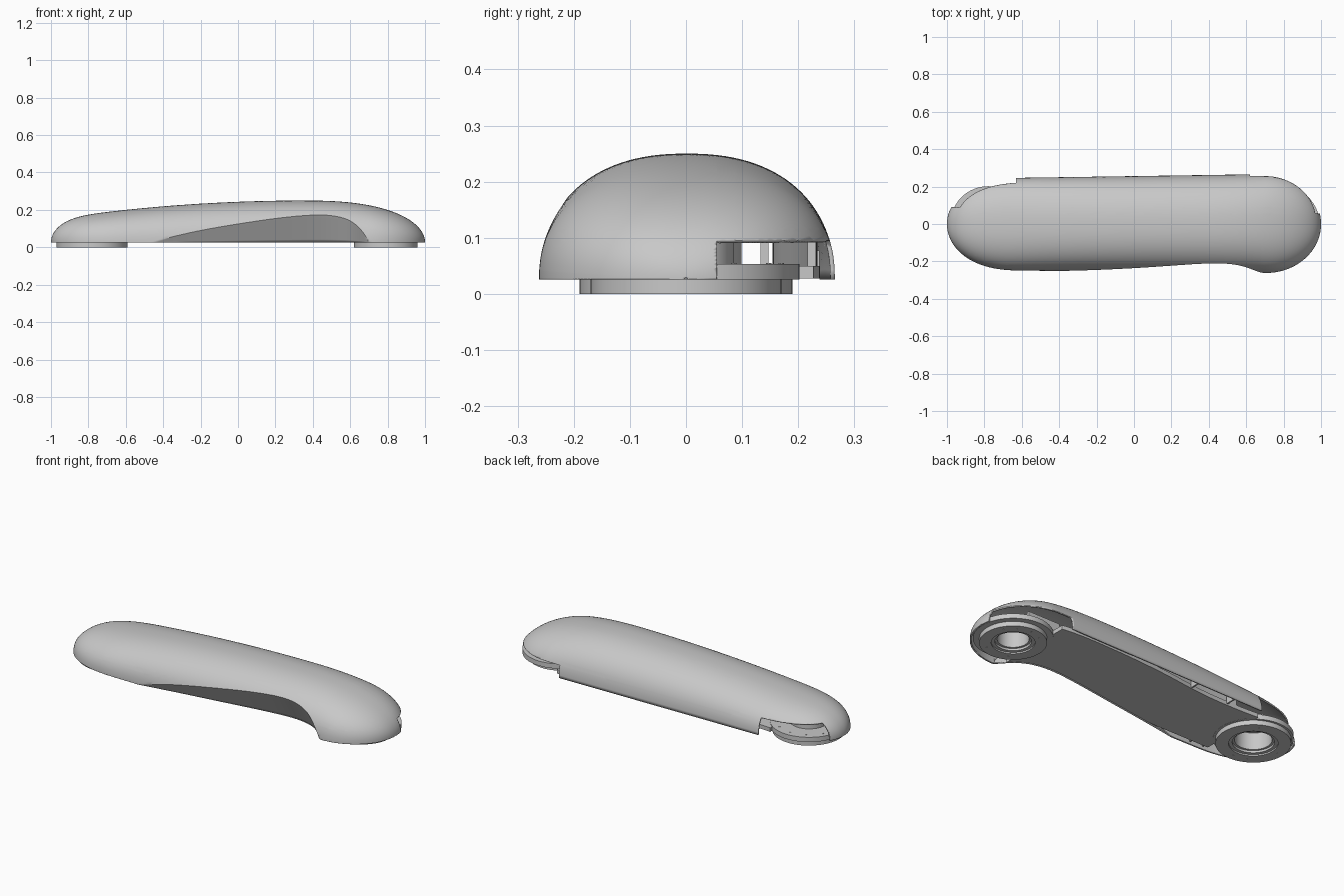
import bpy, bmesh, math

if "Cube" in bpy.data.objects:
    bpy.data.objects.remove(bpy.data.objects["Cube"])

GREY = bpy.data.materials.new("light grey")
GREY.use_nodes = True
GREY.diffuse_color = (0.58, 0.58, 0.58, 1)
GREY.node_tree.nodes["Principled BSDF"].inputs["Base Color"].default_value = GREY.diffuse_color

Z0 = 0.026            # lower rim of the cover
JOINTS = [("left", 0.79, 0.17, 0.092), ("right", -0.78, 0.19, 0.106)]


def finish(name, bm, smooth=True):
    mesh = bpy.data.meshes.new(name)
    bm.to_mesh(mesh)
    bm.free()
    ob = bpy.data.objects.new(name, mesh)
    bpy.context.collection.objects.link(ob)
    mesh.materials.append(GREY)
    if smooth:
        bpy.ops.object.select_all(action="DESELECT")
        ob.select_set(True)
        bpy.context.view_layer.objects.active = ob
        bpy.ops.object.shade_smooth_by_angle(angle=math.radians(32))
    return ob


def curve_at(pts, x):
    """Smooth height of a curve through the given points."""
    if x <= pts[0][0]:
        return pts[0][1]
    if x >= pts[-1][0]:
        return pts[-1][1]
    n = len(pts)
    slope = lambda i: ((pts[min(i + 1, n - 1)][1] - pts[max(i - 1, 0)][1])
                       / (pts[min(i + 1, n - 1)][0] - pts[max(i - 1, 0)][0]))
    i = max(k for k in range(n - 1) if pts[k][0] <= x)
    (xa, ya), (xb, yb) = pts[i], pts[i + 1]
    h = xb - xa
    t = (x - xa) / h
    return (ya * (1 + 2 * t) * (1 - t) ** 2 + slope(i) * h * t * (1 - t) ** 2
            + yb * t * t * (3 - 2 * t) + slope(i + 1) * h * t * t * (t - 1))


SCOOP = [(-0.75, -0.34), (-0.5, -0.262), (-0.3, -0.225), (0, -0.18), (0.3, -0.137),
         (0.45, -0.127), (0.55, -0.143), (0.62, -0.18), (0.7, -0.262), (0.78, -0.37)]
PLATE_BACK = [(-0.78, 0.19), (-0.55, 0.175), (-0.3, 0.18), (0, 0.215), (0.3, 0.235),
              (0.6, 0.235), (0.79, 0.2)]


def taper(x, start, power):
    """Rounds a dimension off to nothing at an end of the body."""
    u = min(max((abs(x) - start) / (1 - start), 0), 1)
    return max(1 - u ** power, 0.0001) ** 0.5


def section(x, t):
    """Point on the domed cover at station x and angle t."""
    end = taper(x, 0.7, 2) if x > 0 else taper(x, 0.6, 2.5)
    front, back = -(0.255 + 0.01 * x) * end, (0.256 + 0.015 * x) * end
    if x > 0.35:
        rise = 0.224 * taper(x, 0.35, 2.5)
    else:
        rise = 0.224 - 0.05 * ((0.35 - x) / 0.95) ** 2
        rise *= taper(x, 0.6, 5)
    c, s = math.cos(t), math.sin(t)
    k = 2 / 2.3
    y = (front + back) / 2 - (back - front) / 2 * math.copysign(abs(c) ** k, c)
    return y, Z0 + rise * max(s, 0) ** k


def wall(x, z):
    return curve_at(SCOOP, x) - 0.57 * (z - Z0)


# Domed cover, with a sharp crease where the side scoop meets the dome
bm = bmesh.new()
rows = []
N, LOW, HIGH = 200, 14, 48
for i in range(N + 1):
    x = -math.cos(math.pi * i / N)
    crease = 0.06
    while crease < 1.5 and section(x, crease)[0] < wall(x, section(x, crease)[1]):
        crease += 0.002
    angles = [crease * j / LOW for j in range(LOW)]
    angles += [crease + (math.pi - crease) * j / HIGH for j in range(HIGH + 1)]
    row = []
    for t in angles:
        y, z = section(x, t)
        row.append(bm.verts.new((x, max(y, wall(x, z)) if t < crease else y, z)))
    rows.append(row)
for a, b in zip(rows, rows[1:]):
    for j in range(len(a) - 1):
        bm.faces.new((a[j], b[j], b[j + 1], a[j + 1]))
# End notches at the back corners
for side, x_edge, y_edge, top in ((1, 0.62, 0.055, 0.095), (-1, 0.63, 0.09, 0.115)):
    for co, no in (((side * x_edge, 0, 0), (1, 0, 0)), ((0, y_edge, 0), (0, 1, 0)),
                   ((0, 0, top), (0, 0, 1))):
        bmesh.ops.bisect_plane(bm, geom=bm.verts[:] + bm.edges[:] + bm.faces[:],
                               dist=1e-5, plane_co=co, plane_no=no)
    gone = []
    for f in bm.faces:
        c = f.calc_center_median()
        if c.x * side > x_edge and c.y > y_edge and c.z < top:
            gone.append(f)
    bmesh.ops.delete(bm, geom=gone, context="FACES")
bm.normal_update()
if sum(f.normal.z * f.calc_area() for f in bm.faces) < 0:
    bmesh.ops.reverse_faces(bm, faces=bm.faces[:])
cover = finish("domed_cover", bm)
thick = cover.modifiers.new("thickness", "SOLIDIFY")
thick.thickness = 0.008
thick.offset = -1


def slab(name, outline, z_low, z_high):
    """Flat slab with the given outline."""
    bm = bmesh.new()
    vs = [bm.verts.new((x, y, z_low)) for x, y in outline]
    edges = [bm.edges.new((vs[i - 1], vs[i])) for i in range(len(vs))]
    bmesh.ops.triangle_fill(bm, edges=edges, use_beauty=True)
    out = bmesh.ops.extrude_face_region(bm, geom=bm.faces[:])
    top = [v for v in out["geom"] if isinstance(v, bmesh.types.BMVert)]
    bmesh.ops.translate(bm, verts=top, vec=(0, 0, z_high - z_low))
    bmesh.ops.recalc_face_normals(bm, faces=bm.faces[:])
    finish(name, bm)


def circle(cx, r, n=64):
    return [(cx + r * math.cos(2 * math.pi * i / n), r * math.sin(2 * math.pi * i / n))
            for i in range(n)]


def lathe(name, cx, profile):
    """Ring of revolution from a closed (radius, height) profile."""
    bm = bmesh.new()
    rings = [[bm.verts.new((x, y, z)) for x, y in circle(cx, r)] for r, z in profile]
    for k, ring in enumerate(rings):
        prev = rings[k - 1]
        for i in range(len(ring)):
            bm.faces.new((prev[i - 1], prev[i], ring[i], ring[i - 1]))
    bmesh.ops.recalc_face_normals(bm, faces=bm.faces[:])
    finish(name, bm)


def box(name, centre, size):
    bm = bmesh.new()
    bmesh.ops.create_cube(bm, size=1)
    bmesh.ops.scale(bm, vec=size, verts=bm.verts[:])
    bmesh.ops.translate(bm, vec=centre, verts=bm.verts[:])
    finish(name, bm, smooth=False)


def bolts(name, cx, radius, z):
    bm = bmesh.new()
    for x, y in circle(cx, radius, 12):
        out = bmesh.ops.create_cone(bm, cap_ends=True, segments=10, radius1=0.005,
                                    radius2=0.005, depth=0.004)
        bmesh.ops.translate(bm, vec=(x, y, z), verts=out["verts"])
    finish(name, bm, smooth=False)


# Curved base plate running between the two joint flanges
xs = [-0.66 + 1.32 * i / 50 for i in range(51)]
front_edge = [(x, max(-0.212, curve_at(SCOOP, x) + 0.01)) for x in xs]
back_edge = [(x, curve_at(PLATE_BACK, x)) for x in xs]
slab("base_plate", front_edge + back_edge[::-1], 0.027, 0.05)

# Upright rail inside the back edge of the plate
rail = [p for p in back_edge if -0.55 < p[0] < 0.6]
slab("back_rail", [(x, y - 0.005) for x, y in rail] + [(x, y - 0.02) for x, y in rail[::-1]],
     0.049, 0.11)
box("joint_bracket", (0.71, 0.14, 0.08), (0.2, 0.014, 0.06))

# Joint flanges, stepped mounting rings, deep capped bores and bolts
for side, cx, outer, inner in JOINTS:
    bore = inner - 0.012
    lathe(side + "_flange", cx, [(0.202, 0.026), (0.202, 0.053), (inner, 0.053), (inner, 0.026)])
    lathe(side + "_mounting_ring", cx, [(outer, 0), (outer, 0.027), (inner, 0.027),
                                        (inner, 0.008), (inner + 0.018, 0.008), (inner + 0.018, 0)])
    lathe(side + "_bore", cx, [(inner, 0.02), (inner, 0.053), (bore + 0.005, 0.053),
                               (bore + 0.005, 0.12), (bore, 0.12), (bore, 0.02)])
    slab(side + "_bore_cap", circle(cx, bore + 0.005), 0.115, 0.12)
    bolts(side + "_ring_bolts", cx, (outer + inner + 0.018) / 2, 0.0015)
    bolts(side + "_flange_bolts", cx, 0.17, 0.053)

# Small gussets tying the plate to the cover
for i, (x, y) in enumerate([(-0.22, 0.213), (-0.46, 0.203), (-0.56, -0.217), (-0.64, -0.212)]):
    box("gusset_%d" % (i + 1), (x, y, 0.055), (0.008, 0.05 if y > 0 else 0.03, 0.045))
